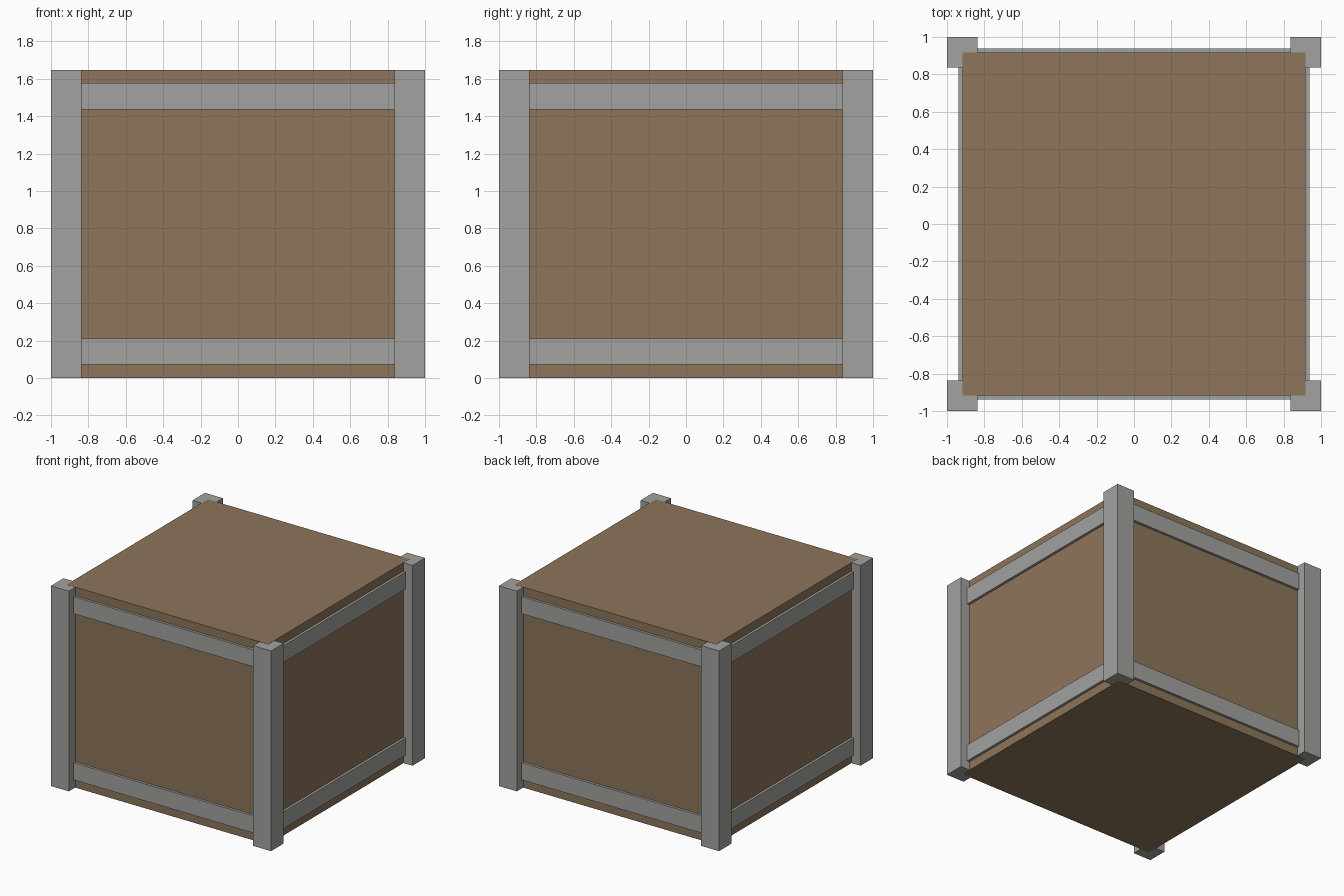
import bpy

if "Cube" in bpy.data.objects:
    bpy.data.objects.remove(bpy.data.objects["Cube"])


def material(name, rgb):
    m = bpy.data.materials.new(name)
    m.diffuse_color = (*rgb, 1.0)
    m.use_nodes = True
    m.node_tree.nodes["Principled BSDF"].inputs["Base Color"].default_value = m.diffuse_color
    return m


WOOD = material("brown_wood", (0.27, 0.178, 0.104))
METAL = material("grey_metal", (0.36, 0.36, 0.35))

HEIGHT = 1.647   # overall height
PANEL = 0.917    # half width of the wooden body
POST = 0.163     # corner post width
RAIL_OUT = 0.938 # outer face of the rails
EPS = 0.001      # keeps wood just proud of the post ends


def box(name, lo, hi, mat):
    centre = [(a + b) / 2 for a, b in zip(lo, hi)]
    size = [abs(b - a) for a, b in zip(lo, hi)]
    bpy.ops.mesh.primitive_cube_add(size=1, location=centre)
    ob = bpy.context.object
    ob.name = name
    ob.scale = size
    bpy.ops.object.transform_apply(location=False, rotation=False, scale=True)
    ob.data.materials.append(mat)
    return ob


# Wooden body
box("crate_body", (-PANEL, -PANEL, 0), (PANEL, PANEL, HEIGHT), WOOD)

# Corner posts
for sx in (-1, 1):
    for sy in (-1, 1):
        inner = 1 - POST
        box("corner_post", (sx * inner, sy * inner, EPS),
            (sx, sy, HEIGHT - EPS), METAL)

# Lower and upper rails on all four sides
half = 1 - POST
for level, z0, z1 in (("lower", 0.072, 0.212), ("upper", 1.437, 1.577)):
    for s in (-1, 1):
        a, b = s * (PANEL - 0.02), s * RAIL_OUT
        box(f"{level}_rail", (-half, a, z0), (half, b, z1), METAL)
        box(f"{level}_rail", (a, -half, z0), (b, half, z1), METAL)
